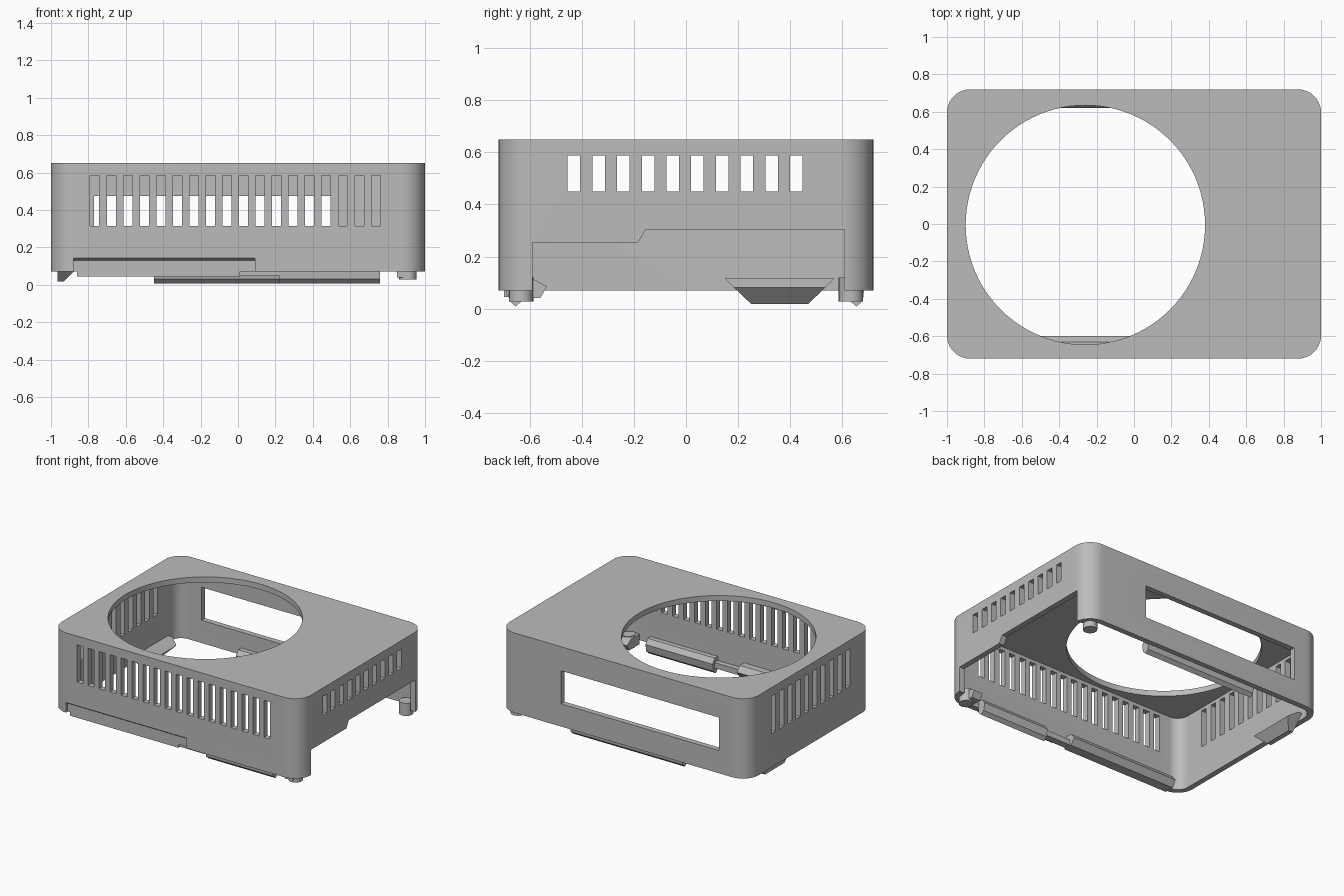
import bpy, bmesh, math
from mathutils import Vector

cube = bpy.data.objects.get("Cube")
if cube:
    bpy.data.objects.remove(cube)

grey = bpy.data.materials.new("plain_grey")
grey.use_nodes = True
grey.diffuse_color = (0.5, 0.5, 0.5, 1)
grey.node_tree.nodes["Principled BSDF"].inputs["Base Color"].default_value = (0.5, 0.5, 0.5, 1)

HX, HY, TOP, BOTTOM, WALL = 1.0, 0.72, 0.65, 0.07, 0.04


def prism(name, points, axis, start, end):
    """Extrude a 2D profile along x (y,z points), y (x,z points) or z (x,y points)."""
    place = {"x": lambda a, b: (start, a, b), "y": lambda a, b: (a, start, b),
             "z": lambda a, b: (a, b, start)}[axis]
    bm = bmesh.new()
    face = bm.faces.new([bm.verts.new(place(a, b)) for a, b in points])
    moved = bmesh.ops.extrude_face_region(bm, geom=[face])["geom"]
    step = Vector([(end - start) * (axis == k) for k in "xyz"])
    bmesh.ops.translate(bm, vec=step, verts=[v for v in moved if isinstance(v, bmesh.types.BMVert)])
    bmesh.ops.recalc_face_normals(bm, faces=bm.faces)
    mesh = bpy.data.meshes.new(name)
    bm.to_mesh(mesh)
    bm.free()
    mesh.materials.append(grey)
    obj = bpy.data.objects.new(name, mesh)
    bpy.context.collection.objects.link(obj)
    return obj


def rect(a0, a1, b0, b1):
    return [(a0, b0), (a1, b0), (a1, b1), (a0, b1)]


def rounded(hx, hy, r, n=12):
    pts = []
    for k, (sx, sy) in enumerate([(1, 1), (-1, 1), (-1, -1), (1, -1)]):
        for i in range(n + 1):
            t = math.pi / 2 * (k + i / n)
            pts.append((sx * (hx - r) + r * math.cos(t), sy * (hy - r) + r * math.sin(t)))
    return pts


def circle(cx, cy, r, n):
    return [(cx + r * math.cos(2 * math.pi * i / n), cy + r * math.sin(2 * math.pi * i / n))
            for i in range(n)]


def cut(target, cutter):
    mod = target.modifiers.new("cut", "BOOLEAN")
    mod.operation, mod.solver, mod.object = "DIFFERENCE", "EXACT", cutter
    bpy.context.view_layer.objects.active = target
    bpy.ops.object.modifier_apply(modifier=mod.name)
    bpy.data.objects.remove(cutter)


# Housing: rounded box, hollow and open underneath
housing = prism("housing", rounded(HX, HY, 0.125), "z", BOTTOM, TOP)
cut(housing, prism("cavity", rounded(HX - WALL, HY - WALL, 0.085), "z", -0.1, TOP - WALL))

# Round fan opening in the top
cut(housing, prism("fan_hole", circle(-0.26, -0.005, 0.64, 96), "z", 0.55, 0.8))

# Vent slots: front, right side (tall) and left side (short)
for i in range(18):
    x = -0.79 + i * 0.0884
    cut(housing, prism("slot", rect(x, x + 0.048, 0.315, 0.585), "y", -0.8, -0.6))
for i in range(10):
    y = -0.455 + i * 0.095
    cut(housing, prism("slot", rect(y, y + 0.048, 0.45, 0.588), "x", 0.9, 1.1))
    cut(housing, prism("slot", rect(y, y + 0.048, 0.315, 0.588), "x", -1.1, -0.9))

# Rear window, stepped port opening on the left side, recess along the front
cut(housing, prism("window", rect(-0.77, 0.5, 0.235, 0.475), "y", 0.6, 0.8))
port = [(-0.59, 0), (-0.59, 0.253), (-0.185, 0.253), (-0.155, 0.303), (0.61, 0.303), (0.61, 0)]
cut(housing, prism("port", port, "x", 0.85, 1.1))
recess = [(-0.73, 0), (-0.73, 0.15), (-0.70, 0.13), (-0.70, 0)]
cut(housing, prism("recess", recess, "x", -0.88, 0.09))

# Front lip behind the recess
prism("front_lip", [(-0.70, 0.13), (-0.63, 0.13), (-0.60, 0.09), (-0.63, 0.045), (-0.70, 0.045)],
      "x", -0.86, 0.01)
prism("front_lip_bridge", rect(-0.69, -0.64, 0.05, 0.09), "x", 0.01, 0.22)

# Snap ridges under the front and rear walls
def snap(name, side, x0, x1):
    pts = [(0.69, 0.12), (0.645, 0.12), (0.62, 0.085), (0.63, 0.03), (0.655, 0.008), (0.68, 0.03)]
    prism(name, [(side * y, z) for y, z in pts], "x", x0, x1)

snap("front_snap", -1, 0.22, 0.76)
snap("rear_snap", 1, -0.45, 0.45)

# Tapered side snap on the right wall
side_snap = prism("side_snap", [(0.15, 0.115), (0.57, 0.115), (0.535, 0.08), (0.47, 0.018),
                                (0.25, 0.018), (0.185, 0.08)], "x", -0.965, -0.86)
cut(side_snap, prism("slope_lower", [(-0.93, -0.05), (-0.93, 0.018), (-0.87, 0.08), (-0.8, 0.08),
                                     (-0.8, -0.05)], "y", 0, 0.7))
cut(side_snap, prism("slope_upper", [(-0.87, 0.08), (-0.95, 0.13), (-0.8, 0.13), (-0.8, 0.08)],
                     "y", 0, 0.7))

# Corner feet with small inner clips
for name, s in (("front_foot", -1), ("rear_foot", 1)):
    prism(name, circle(0.908, s * 0.634, 0.047, 24), "z", 0.028, 0.12)
prism("corner_clip", [(-0.68, 0.115), (-0.59, 0.115), (-0.535, 0.085), (-0.56, 0.04), (-0.68, 0.04)],
      "x", 0.85, 0.92)

for obj in list(bpy.context.scene.objects):
    if obj.type == "MESH":
        bpy.ops.object.select_all(action="DESELECT")
        obj.select_set(True)
        bpy.context.view_layer.objects.active = obj
        bpy.ops.object.shade_smooth_by_angle(angle=math.radians(30))
